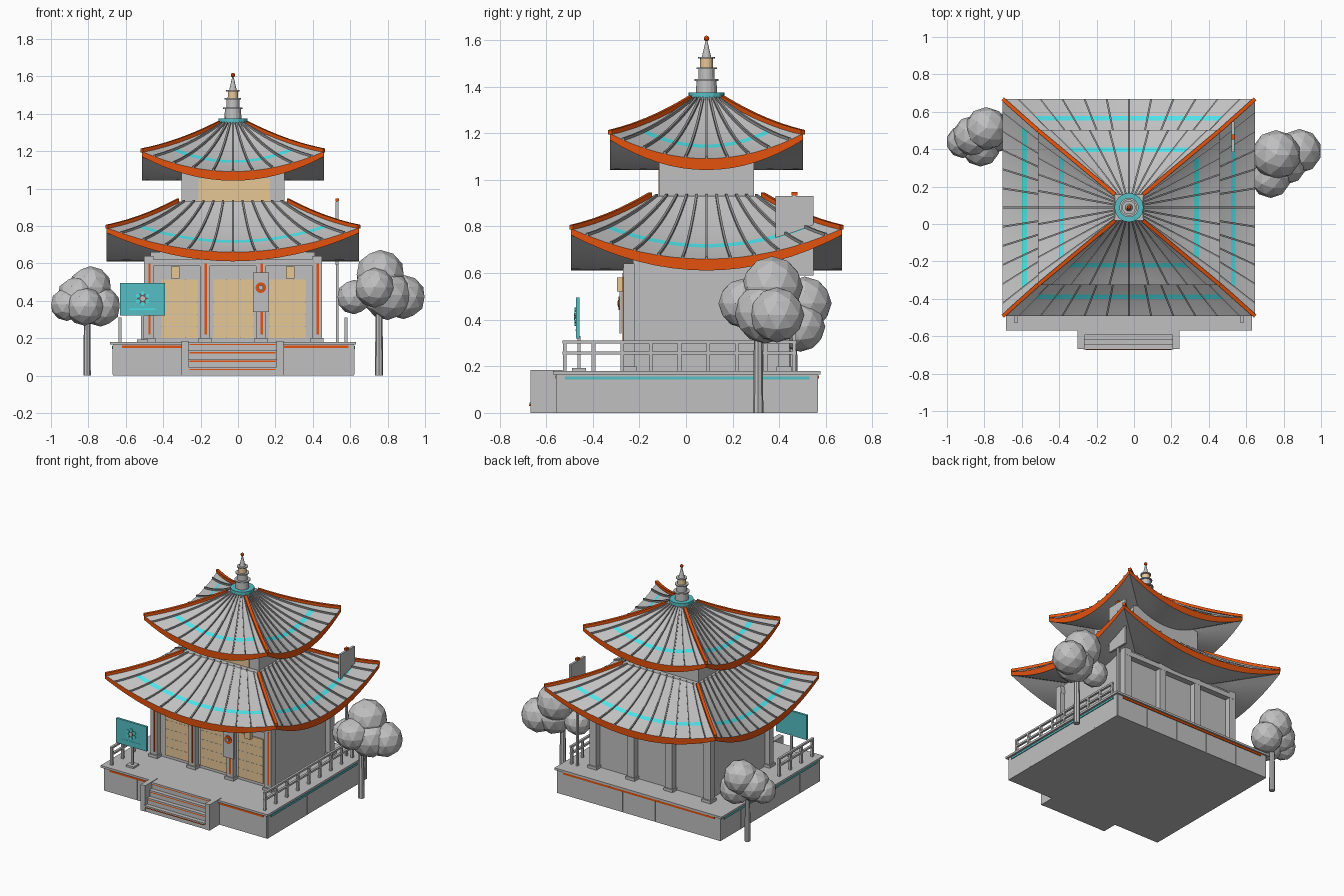
import bpy, bmesh, math
from mathutils import Vector

if "Cube" in bpy.data.objects:
    bpy.data.objects.remove(bpy.data.objects["Cube"])

CX, CY = -0.027, 0.088   # centre of the building


def mat(name, r, g, b):
    m = bpy.data.materials.new(name)
    m.diffuse_color = (r, g, b, 1)
    m.use_nodes = True
    m.node_tree.nodes["Principled BSDF"].inputs["Base Color"].default_value = m.diffuse_color
    return m


GREY = mat("grey", 0.53, 0.53, 0.53)
RIB = mat("rib grey", 0.27, 0.27, 0.27)
DARK = mat("dark grey", 0.12, 0.12, 0.12)
ORANGE = mat("orange", 0.77, 0.085, 0.004)
CYAN = mat("cyan", 0.08, 0.83, 0.88)
TEAL = mat("teal", 0.09, 0.52, 0.56)
TAN = mat("tan", 0.8, 0.57, 0.3)


def finish(name, bm, *mats):
    bmesh.ops.recalc_face_normals(bm, faces=bm.faces)
    me = bpy.data.meshes.new(name)
    bm.to_mesh(me)
    bm.free()
    for m in mats:
        me.materials.append(m)
    ob = bpy.data.objects.new(name, me)
    bpy.context.collection.objects.link(ob)
    return ob


def box(name, m, x0, x1, y0, y1, z0, z1):
    bm = bmesh.new()
    bmesh.ops.create_cube(bm, size=1)
    for v in bm.verts:
        v.co = ((x0 + x1) / 2 + v.co.x * (x1 - x0), (y0 + y1) / 2 + v.co.y * (y1 - y0),
                (z0 + z1) / 2 + v.co.z * (z1 - z0))
    return finish(name, bm, m)


def cone(name, m, x, y, z0, z1, r0, r1, n=16):
    bm = bmesh.new()
    bmesh.ops.create_cone(bm, cap_ends=True, segments=n, radius1=r0, radius2=r1, depth=z1 - z0)
    ob = finish(name, bm, m)
    ob.location = (x, y, (z0 + z1) / 2)
    return ob


def disc(name, m, x, y, z, r, d, n):
    # disc facing the front, standing d proud of the plane y
    ob = cone(name, m, x, y - d / 2, z - d / 2, z + d / 2, r, r, n)
    ob.rotation_euler.x = math.pi / 2


def balls(name, m, specs):
    bm = bmesh.new()
    for x, y, z, r in specs:
        new = bmesh.ops.create_icosphere(bm, subdivisions=2, radius=r)["verts"]
        bmesh.ops.translate(bm, verts=new, vec=(x, y, z))
    return finish(name, bm, m)


def grid(bm, rows, closed=False, index=lambda row, col: 0):
    vs = [[bm.verts.new(p) for p in row] for row in rows]
    n = len(rows[0])
    for r, (a, b) in enumerate(zip(vs, vs[1:])):
        for i in range(n if closed else n - 1):
            j = (i + 1) % n
            bm.faces.new((a[i], a[j], b[j], b[i])).material_index = index(r, i)
    if closed:
        bm.faces.new(vs[0])
        bm.faces.new(vs[-1])


def bar(bm, pts, side, w, h):
    # rectangular bar following a path
    s, up = side * w / 2, Vector((0, 0, h))
    grid(bm, [[p - s, p + s, p + s + up, p - s + up] for p in pts], True)


def roof(name, top, eave, z0, drop, dip, ribs):
    def pt(k, s, t, dz=0.0):
        hx = top[0] + (eave[0] - top[0]) * t
        hy = top[1] + (eave[1] - top[1]) * t
        x, y = [(s * hx, -hy), (hx, s * hy), (-s * hx, hy), (-hx, -s * hy)][k]
        z = z0 - t * (1.45 - 0.45 * t) * (drop + dip * (1 - s * s)) + dz
        return Vector((CX + x, CY + y, z))

    def low(k, s, u=1):
        # underside: from the eave bottom towards a level centre
        p = pt(k, s, 1, -0.027 - 0.022 * (1 - s * s))
        c = Vector((CX, CY, z0 - drop - dip - 0.049))
        return c + (p - c) * u

    S = [i / 8 - 1 for i in range(17)]
    T = [0, 0.13, 0.26, 0.4, 0.53, 0.66, 0.726, 0.86, 1]
    body, rib, hip = (bmesh.new() for _ in range(3))
    for k in range(4):
        along = Vector((1, 0, 0)) if k % 2 == 0 else Vector((0, 1, 0))
        # tiled slope with a painted stripe, eave face and underside
        grid(body, [[pt(k, s, t) for s in S] for t in T],
             index=lambda row, col: 2 if row == 5 and 0 < col < 15 else 0)
        grid(body, [[pt(k, s, 1) for s in S], [low(k, s) for s in S]], index=lambda row, col: 1)
        grid(body, [[low(k, s, u) for s in S] for u in (1, 0.66, 0.33)])
        # fan of tile ribs
        for i in range(ribs):
            s = (i - (ribs - 1) / 2) * 1.94 / ribs
            bar(rib, [pt(k, s, t, -0.003) for t in T], along, 0.01, 0.013)
        # hip ridge
        d = pt(k, 1, 1) - pt(k, 1, 0)
        bar(hip, [pt(k, 1, t, -0.004) for t in T], Vector((-d.y, d.x, 0)).normalized(), 0.02, 0.02)
    bmesh.ops.remove_doubles(body, verts=body.verts, dist=0.0005)
    bmesh.ops.holes_fill(body, edges=[e for e in body.edges if e.is_boundary], sides=0)
    ob = finish(name, body, GREY, ORANGE, CYAN)
    bpy.context.view_layer.objects.active = ob
    ob.select_set(True)
    bpy.ops.object.shade_smooth_by_angle(angle=math.radians(25))
    ob.select_set(False)
    finish(name + "_ribs", rib, RIB)
    finish(name + "_hips", hip, ORANGE)


roof("lower_roof", (0.295, 0.242), (0.675, 0.581), 0.93, 0.14, 0.13, 11)
roof("upper_roof", (0.075, 0.07), (0.487, 0.414), 1.345, 0.147, 0.107, 9)

# platform and deck
X0, X1, Y0, Y1 = -0.668, 0.62, -0.555, 0.565
box("platform", GREY, X0, X1, Y0, Y1, 0, 0.165)
box("deck", GREY, X0 - 0.016, X1 + 0.012, -0.57, 0.578, 0.165, 0.18)
for i in range(6):
    x = X0 + 0.006 + (X1 - X0 - 0.012) * i / 5
    y = Y0 + 0.006 + (Y1 - Y0 - 0.012) * i / 5
    box("platform_seam", GREY, x - 0.002, x + 0.002, Y0 - 0.002, Y1 + 0.002, 0.005, 0.16)
    box("platform_seam", GREY, X0 - 0.002, X1 + 0.002, y - 0.002, y + 0.002, 0.005, 0.16)
for a, b in ((-0.62, -0.3), (0.245, 0.59)):
    box("front_trim", ORANGE, a, b, Y0 - 0.006, Y0, 0.147, 0.161)
box("back_trim", ORANGE, -0.62, 0.57, Y1, Y1 + 0.006, 0.147, 0.161)
for x in (X0 - 0.006, X1):
    box("side_trim", TEAL, x, x + 0.006, -0.52, 0.53, 0.143, 0.157)

# front steps between cheek walls
for i in range(4):
    y, z = -0.665 + i * 0.026, 0.045 * (i + 1)
    box("step", GREY, -0.27, 0.21, y, -0.55, 0, z - 0.002)
    box("step_tread", GREY, -0.27, 0.21, y - 0.006, y + 0.02, z - 0.01, z)
    box("step_nosing", ORANGE, -0.26, 0.2, y - 0.006 - (0.002 if i == 0 else 0), y, z - 0.016, z - 0.01)
for x in (-0.283, 0.225):
    box("step_cheek", GREY, x - 0.018, x + 0.018, -0.667, -0.53, 0, 0.184)

# side railings, the left one short
for x, n in ((-0.63, 4), (0.577, 9)):
    for i in range(n):
        y = -0.52 + i * 0.123
        box("rail_post", GREY, x - 0.008, x + 0.008, y - 0.008, y + 0.008, 0.18, 0.3)
    for z in (0.25, 0.297):
        box("rail", GREY, x - 0.008, x + 0.008, -0.53, y + 0.01, z, z + 0.013)

# main hall, upper storey and beams
WX, WY = 0.44, 0.315
box("hall", GREY, CX - WX, CX + WX, CY - WY, CY + WY, 0.18, 0.66)
box("upper_storey", GREY, CX - 0.275, CX + 0.275, CY - 0.204, CY + 0.204, 0.8, 1.17)
box("upper_screen", TAN, -0.21, 0.17, CY - 0.206, CY - 0.204, 0.9, 1.055)
for sy in (-1, 1):
    y = CY + sy * 0.333
    box("beam", GREY, CX - 0.475, CX + 0.475, y - 0.025, y + 0.025, 0.585, 0.62)
    for i in range(4):
        x = CX + (i - 1.5) * 0.3
        box("column", GREY, x - 0.026, x + 0.026, y - 0.024, y + 0.024, 0.18, 0.64)
        box("column_base", GREY, x - 0.035, x + 0.035, y - 0.033, y + 0.033, 0.18, 0.2)
        if sy < 0:
            box("column_inlay", ORANGE, x - 0.002, x + 0.01, y - 0.0265, y - 0.024, 0.22, 0.6)

# lattice doors
yf = CY - WY
for a, b in ((-0.41, -0.215), (-0.13, 0.082), (0.165, 0.36)):
    box("door", TAN, a, b, yf - 0.008, yf, 0.2, 0.515)
    for i in range(1, 3):
        x = a + (b - a) * i / 3
        box("lattice", GREY, x - 0.001, x + 0.001, yf - 0.009, yf - 0.008, 0.2, 0.515)
    for i in range(1, 5):
        z = 0.2 + 0.315 * i / 5
        box("lattice", GREY, a, b, yf - 0.009, yf - 0.008, z - 0.001, z + 0.001)

# lanterns and emblem plate
for x in (-0.335, 0.28):
    box("lantern", TAN, x - 0.023, x + 0.023, -0.295, -0.272, 0.52, 0.582)
box("hanging_plate", GREY, 0.08, 0.165, -0.285, -0.276, 0.34, 0.55)
for r, m, d in ((0.029, ORANGE, 0.004), (0.015, DARK, 0.006), (0.01, GREY, 0.008)):
    disc("plate_emblem", m, 0.122, -0.285, 0.47, r, d, 12)

# front sign board with a petal emblem
box("sign_board", TEAL, -0.63, -0.39, -0.472, -0.456, 0.32, 0.495)
box("sign_line", CYAN, -0.58, -0.44, -0.474, -0.472, 0.352, 0.358)
disc("sign_emblem_back", DARK, -0.51, -0.472, 0.412, 0.03, 0.003, 12)
for i in range(6):
    a = math.radians(30 + 60 * i)
    disc("sign_petal", CYAN, -0.51 + 0.029 * math.cos(a), -0.472, 0.412 + 0.029 * math.sin(a), 0.011, 0.006, 8)
disc("sign_emblem_core", GREY, -0.51, -0.472, 0.412, 0.014, 0.008, 6)
box("sign_post", GREY, -0.518, -0.502, -0.466, -0.452, 0.18, 0.33)
box("sign_foot", GREY, -0.54, -0.48, -0.49, -0.43, 0.18, 0.193)

# tall side board on a pole
box("pole", GREY, 0.524, 0.536, 0.457, 0.473, 0.18, 0.935)
box("pole_board", GREY, 0.522, 0.538, 0.385, 0.547, 0.59, 0.93)
box("pole_cap", ORANGE, 0.52, 0.54, 0.452, 0.478, 0.933, 0.948)

# spire
box("spire_seat", GREY, CX - 0.075, CX + 0.075, CY - 0.07, CY + 0.07, 1.31, 1.352)
for m, z0, z1, r0, r1 in ((TEAL, 1.352, 1.375, 0.078, 0.078), (GREY, 1.375, 1.43, 0.045, 0.043),
                          (GREY, 1.425, 1.433, 0.052, 0.052), (GREY, 1.433, 1.478, 0.035, 0.034),
                          (GREY, 1.476, 1.483, 0.044, 0.044), (TAN, 1.483, 1.52, 0.028, 0.027),
                          (GREY, 1.52, 1.527, 0.036, 0.036), (GREY, 1.527, 1.6, 0.02, 0.003)):
    cone("spire_tier", m, CX, CY, z0, z1, r0, r1)
balls("finial", ORANGE, [(CX, CY, 1.607, 0.012)])

# trees
cone("right_trunk", GREY, 0.754, 0.31, 0, 0.4, 0.022, 0.018, 8)
balls("right_foliage", GREY, [(0.76, 0.37, 0.54, 0.132), (0.885, 0.39, 0.42, 0.118),
                              (0.62, 0.33, 0.42, 0.092), (0.73, 0.245, 0.47, 0.106),
                              (0.80, 0.34, 0.43, 0.133)])
cone("left_trunk", GREY, -0.807, 0.46, 0, 0.38, 0.02, 0.016, 8)
balls("left_foliage", GREY, [(-0.79, 0.51, 0.47, 0.115), (-0.915, 0.44, 0.38, 0.088),
                             (-0.735, 0.49, 0.37, 0.108), (-0.82, 0.41, 0.37, 0.103),
                             (-0.86, 0.47, 0.42, 0.11)])
